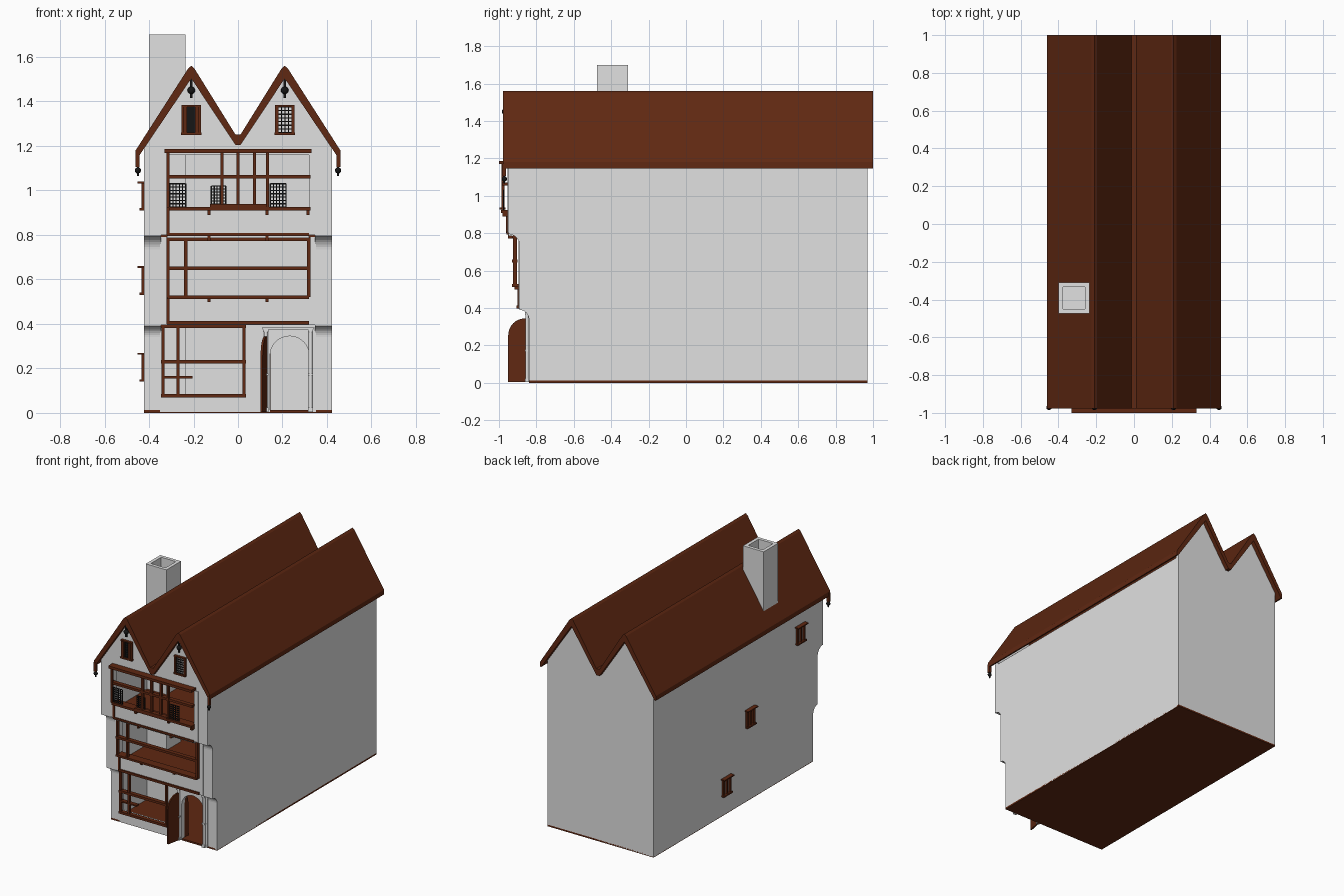
import bpy, bmesh, math

def material(name, rgb):
    m = bpy.data.materials.new(name)
    m.diffuse_color = (*rgb, 1)
    return m

PLASTER = material("grey plaster", (0.75, 0.75, 0.75))
TIMBER = material("brown timber", (0.115, 0.021, 0.006))
IRON = material("black iron", (0.008, 0.008, 0.008))

def finish(name, bm, mat):
    bmesh.ops.recalc_face_normals(bm, faces=bm.faces)
    me = bpy.data.meshes.new(name)
    bm.to_mesh(me)
    bm.free()
    me.materials.append(mat)
    ob = bpy.data.objects.new(name, me)
    bpy.context.collection.objects.link(ob)
    return ob

def prism(name, pts, axis, a, b, mat):
    """Extrude a 2D outline along x (pts = y,z) or y (pts = x,z)."""
    bm = bmesh.new()
    at = (lambda p, t: (t, p[0], p[1])) if axis == "x" else (lambda p, t: (p[0], t, p[1]))
    lo = [bm.verts.new(at(p, a)) for p in pts]
    hi = [bm.verts.new(at(p, b)) for p in pts]
    bm.faces.new(lo)
    bm.faces.new(hi[::-1])
    n = len(pts)
    for i in range(n):
        bm.faces.new((lo[i], lo[(i + 1) % n], hi[(i + 1) % n], hi[i]))
    return finish(name, bm, mat)

def boxes(name, spans, mat):
    """One object from many boxes, each (x0, x1, y0, y1, z0, z1)."""
    bm = bmesh.new()
    for x0, x1, y0, y1, z0, z1 in spans:
        vs = bmesh.ops.create_cube(bm, size=1)["verts"]
        for v in vs:
            v.co.x = x1 if v.co.x > 0 else x0
            v.co.y = y1 if v.co.y > 0 else y0
            v.co.z = z1 if v.co.z > 0 else z0
    return finish(name, bm, mat)

def ball(name, x, y, z, r):
    bpy.ops.mesh.primitive_uv_sphere_add(segments=12, ring_count=8, radius=r, location=(x, y, z))
    ob = bpy.context.object
    ob.name = name
    ob.data.materials.append(IRON)
    bpy.ops.object.shade_smooth_by_angle()

def lattice(name, x0, x1, y, z0, z1, nx, nz, t=0.005):
    s = []
    for i in range(nx + 1):
        x = x0 + (x1 - x0) * i / nx
        s.append((x - t / 2, x + t / 2, y, y + 0.004, z0, z1))
    for i in range(nz + 1):
        z = z0 + (z1 - z0) * i / nz
        s.append((x0, x1, y + 0.001, y + 0.005, z - t / 2, z + t / 2))
    boxes(name, s, IRON)

def hbar(x0, x1, y, z, t=0.016, d=0.03):
    return (x0, x1, y, y + d, z - t / 2, z + t / 2)

def vbar(x, y, z0, z1, t=0.014, d=0.02):
    return (x - t / 2, x + t / 2, y + 0.003, y + d, z0, z1)

# floors
boxes("ground_floor", [(-0.422, 0.422, -0.84, 0.97, 0, 0.012)], TIMBER)
boxes("upper_floors", [(-0.4, 0.4, -0.84, 0.95, 0.385, 0.405),
                       (-0.4, 0.4, -0.89, 0.95, 0.785, 0.805),
                       (-0.4, 0.4, -0.93, 0.95, 1.165, 1.18)], TIMBER)

# side walls and front corner strips with two coved jetties
def cove(yc, z0, r):
    return [(yc + r * math.cos(i * math.pi / 16), z0 + r * math.sin(i * math.pi / 16)) for i in range(9)]

front = [(-0.84, 0.004)] + cove(-0.89, 0.34, 0.05) + cove(-0.95, 0.735, 0.06) + [(-0.95, 1.16)]
for side, s in (("left", -1), ("right", 1)):
    prism(side + "_wall", front + [(0.94, 1.16), (0.94, 0.004)], "x", s * 0.39, s * 0.422, PLASTER)
    strip = front + [(y + 0.04, z) for y, z in front[::-1]]
    prism(side + "_front_strip", strip, "x", s * 0.345, s * 0.39, PLASTER)

# gabled end walls
peak = [(-0.422, 1.2), (-0.21, 1.53), (0, 1.22), (0.21, 1.53), (0.422, 1.2)]
prism("back_wall", [(-0.422, 0.004)] + peak + [(0.422, 0.004)], "y", 0.94, 0.97, PLASTER)
prism("front_gable", [(-0.422, 1.16)] + peak + [(0.422, 1.16)], "y", -0.95, -0.92, PLASTER)

# central front wall, ground storey, with arched doorway
DX, DR, DZ = 0.232, 0.088, 0.257
arch = [(DX - DR * math.cos(i * math.pi / 16), DZ + DR * math.sin(i * math.pi / 16)) for i in range(17)]
prism("door_wall", [(0.03, 0.004), (DX - DR, 0.004)] + arch +
      [(DX + DR, 0.004), (0.35, 0.004), (0.35, 0.4), (0.03, 0.4)], "y", -0.845, -0.81, PLASTER)
boxes("ground_window_wall", [(-0.35, 0.03, -0.845, -0.81, 0.004, 0.08),
                             (-0.35, -0.34, -0.845, -0.81, 0.08, 0.39),
                             (-0.35, 0.03, -0.845, -0.81, 0.385, 0.4)], PLASTER)
# upper storeys around the wide windows
boxes("first_storey_wall", [(-0.35, 0.35, -0.895, -0.86, 0.395, 0.52),
                            (-0.35, -0.315, -0.895, -0.86, 0.52, 0.79),
                            (0.315, 0.35, -0.895, -0.86, 0.52, 0.79),
                            (-0.32, 0.32, -0.95, -0.87, 0.785, 0.805)], PLASTER)
boxes("second_storey_wall", [(-0.35, 0.35, -0.955, -0.92, 0.8, 0.915),
                             (-0.35, -0.32, -0.955, -0.92, 0.915, 1.165),
                             (0.32, 0.35, -0.955, -0.92, 0.915, 1.165)], PLASTER)

# roof: double pitched shell with rounded ridges
half_top = [(0.46, 1.18), (0.224, 1.548), (0.21, 1.56), (0.196, 1.548), (0.012, 1.252)]
half_low = [(0.012, 1.205), (0.21, 1.503), (0.45, 1.147), (0.46, 1.147)]
roof = half_top + [(-x, z) for x, z in half_top[::-1]] + \
       [(-x, z) for x, z in half_low[::-1]] + half_low
prism("roof", roof, "y", -0.978, 1.0, TIMBER)

# chimney
X0, X1, Y0, Y1, T = -0.4, -0.236, -0.475, -0.31, 0.024
boxes("chimney", [(X0, X0 + T, Y0, Y1, 0.012, 1.7), (X1 - T, X1, Y0, Y1, 0.012, 1.7),
                  (X0 + T, X1 - T, Y0, Y0 + T, 0.012, 1.7), (X0 + T, X1 - T, Y1 - T, Y1, 0.012, 1.7),
                  (X0 + T, X1 - T, Y0 + T, Y1 - T, 1.4, 1.5)], PLASTER)

# ground window timbers
boxes("ground_window_frame",
      [hbar(-0.345, 0.035, -0.86, z) for z in (0.078, 0.23, 0.39)] +
      [hbar(-0.34, -0.205, -0.86, 0.16, 0.01)] +
      [vbar(x, -0.86, 0.075, 0.39) for x in (-0.337, -0.27, 0.027)], TIMBER)
# first storey window timbers
boxes("first_storey_frame",
      [hbar(-0.32, 0.32, -0.905, 0.405), hbar(-0.32, 0.32, -0.93, 0.52, 0.014, 0.06),
       hbar(-0.32, 0.32, -0.93, 0.65), hbar(-0.32, 0.32, -0.93, 0.78, 0.014, 0.05),
       hbar(-0.32, 0.32, -0.96, 0.801, 0.014),
       vbar(-0.315, -0.905, 0.4, 0.52)] +
      [vbar(x, -0.928, 0.52, 0.79, 0.014, 0.025) for x in (-0.315, -0.235, 0.318)], TIMBER)
# second storey window timbers
boxes("second_storey_frame",
      [hbar(-0.31, 0.325, -0.99, 0.917, 0.016, 0.06), hbar(-0.32, 0.325, -0.985, 1.062),
       hbar(-0.33, 0.33, -1.0, 1.178, 0.018, 0.06), hbar(-0.125, 0.13, -0.996, 0.932, 0.012),
       vbar(-0.315, -0.965, 0.8, 0.92)] +
      [vbar(x, -0.99, 0.92, 1.175) for x in (-0.315, -0.072, 0.0, 0.075, 0.133)], TIMBER)
# small bracket ends below the sills
boxes("sill_brackets",
      [vbar(x, -0.985, 0.89, 0.915, 0.014, 0.05) for x in (-0.13, 0.13, 0.315)] +
      [vbar(x, -0.92, 0.498, 0.52, 0.014, 0.04) for x in (-0.13, 0.13)] +
      [vbar(x, -0.955, 0.772, 0.8, 0.014, 0.05) for x in (-0.13, 0.13)], TIMBER)
# leaded casements
for name, x0, x1, z1 in (("left", -0.307, -0.235, 1.03), ("middle", -0.12, -0.055, 1.02),
                         ("right", 0.145, 0.215, 1.03)):
    lattice(name + "_casement", x0, x1, -0.978, 0.925, z1, 5, 7)

# gable windows
for name, x in (("left", -0.211), ("right", 0.211)):
    boxes(name + "_gable_frame",
          [(x - 0.044, x - 0.03, -0.965, -0.949, 1.255, 1.38), (x + 0.03, x + 0.044, -0.965, -0.949, 1.255, 1.38),
           (x - 0.046, x + 0.046, -0.97, -0.949, 1.25, 1.26), (x - 0.044, x + 0.044, -0.968, -0.949, 1.375, 1.383)],
          TIMBER)
    lattice(name + "_gable_lattice", x - 0.032, x + 0.032, -0.96, 1.26, 1.375, 4, 7)
boxes("left_gable_shutters", [(x, x + 0.016, -0.972, -0.96, 1.26, 1.375) for x in (-0.245, -0.193)], TIMBER)
boxes("left_gable_pane", [(-0.23, -0.192, -0.957, -0.949, 1.26, 1.375)], IRON)

# hanging finials at ridges and eaves
for name, s in (("left", -1), ("right", 1)):
    ball(name + "_ridge_ball", s * 0.21, -0.968, 1.45, 0.017)
    boxes(name + "_ridge_rod", [(s * 0.21 - 0.005, s * 0.21 + 0.005, -0.973, -0.963, 1.415, 1.51)], IRON)
    boxes(name + "_eave_post", [(s * 0.452 - 0.009, s * 0.452 + 0.009, -0.98, -0.962, 1.105, 1.17)], TIMBER)
    ball(name + "_eave_ball", s * 0.45, -0.971, 1.09, 0.014)
    boxes(name + "_eave_rod", [(s * 0.45 - 0.004, s * 0.45 + 0.004, -0.975, -0.967, 1.065, 1.11)], IRON)

# small windows in the left wall
for i, (y, z) in enumerate(((0.15, 0.14), (-0.12, 0.53), (-0.69, 0.91))):
    boxes("side_window_%d" % (i + 1),
          [(-0.452, -0.42, y - 0.055, y + 0.055, z + 0.122, z + 0.13),
           (-0.443, -0.42, y - 0.05, y + 0.05, z, z + 0.01)] +
          [(-0.434, -0.42, y + d - w, y + d + w, z + 0.01, z + 0.122)
           for d, w in ((-0.037, 0.01), (0, 0.006), (0.037, 0.01))], TIMBER)

# open arched door leaf
leaf_arch = [(-0.09 + 0.09 * math.cos(i * math.pi / 16), 0.25 + 0.09 * math.sin(i * math.pi / 16)) for i in range(17)]
leaf = prism("door_leaf", [(0, 0)] + leaf_arch + [(-0.18, 0)], "x", -0.005, 0.005, TIMBER)
leaf.location = (0.142, -0.773, 0.004)
leaf.rotation_euler.z = -0.2

# door columns and lintel
for name, x in (("left", 0.125), ("right", 0.326)):
    bpy.ops.mesh.primitive_cylinder_add(vertices=16, radius=0.009, depth=0.37, location=(x, -0.85, 0.19))
    ob = bpy.context.object
    ob.name = name + "_door_column"
    ob.data.materials.append(PLASTER)
    bpy.ops.object.shade_smooth_by_angle()
    boxes(name + "_column_blocks", [(x - 0.012, x + 0.012, -0.862, -0.84, z, z + h)
                                    for z, h in ((0.004, 0.02), (0.168, 0.01), (0.363, 0.015))], PLASTER)
boxes("door_lintel", [(0.11, 0.34, -0.86, -0.84, 0.375, 0.386)], PLASTER)
